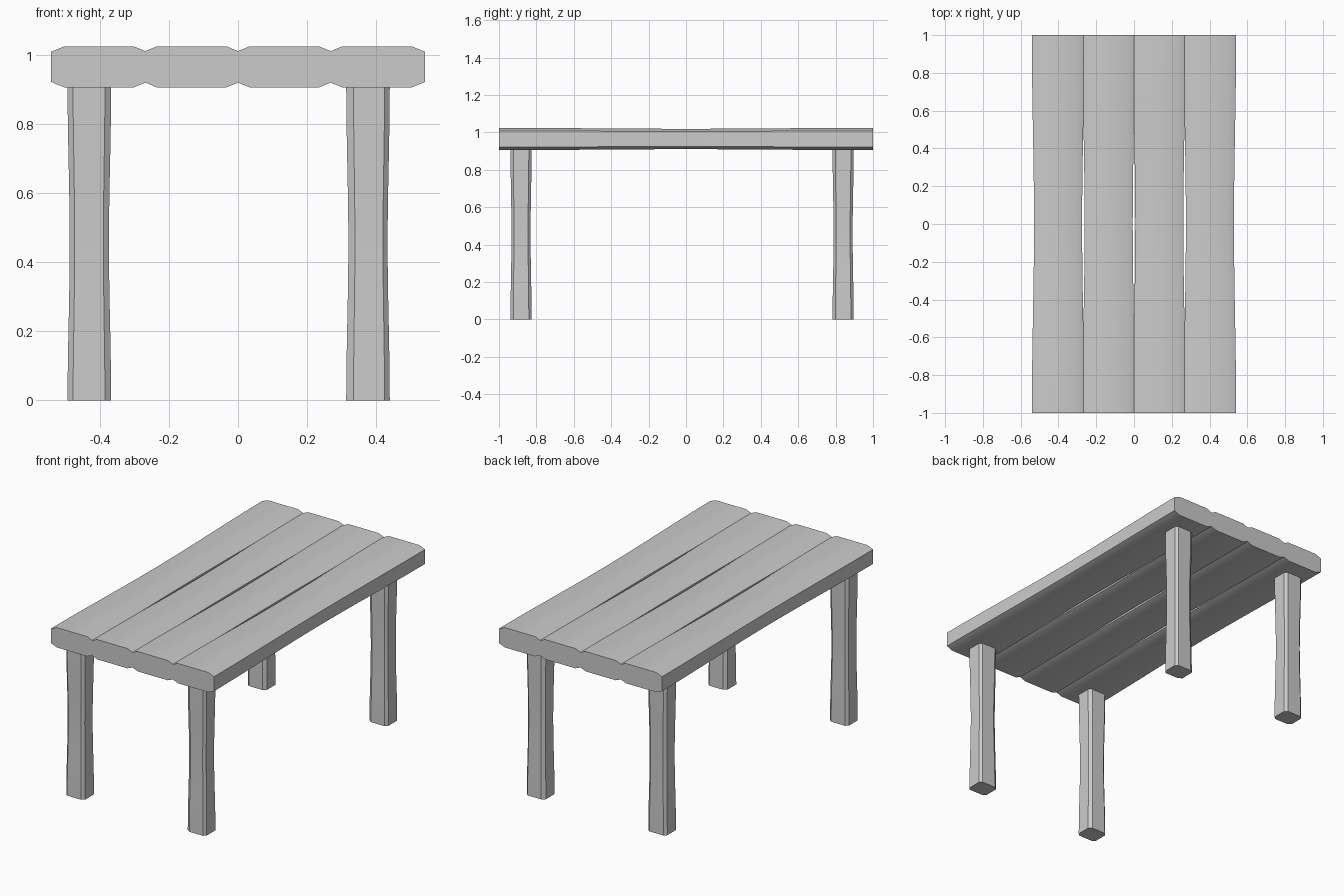
import bpy
import math
from mathutils import Matrix, Vector

if "Cube" in bpy.data.objects:
    bpy.data.objects.remove(bpy.data.objects["Cube"])

SEGMENTS = 10


def chamfered_beam(name, half_w, half_h, cuts_left, cuts_right, length, waist, matrix):
    """Eight-sided beam along local z, from 0 to length, slimmer in the middle."""
    (lx, ly), (rx, ry) = cuts_left, cuts_right
    w, h = half_w, half_h
    profile = [(w - rx, -h), (w, -h + ry), (w, h - ry), (w - rx, h),
               (-w + lx, h), (-w, h - ly), (-w, -h + ly), (-w + lx, -h)]
    n = len(profile)
    verts, faces = [], []
    for i in range(SEGMENTS + 1):
        t = i / SEGMENTS
        s = 1 - waist * (1 - math.cos(2 * math.pi * t)) / 2
        verts += [matrix @ Vector((x * s, y * s, t * length)) for x, y in profile]
    for i in range(SEGMENTS):
        for j in range(n):
            k = (j + 1) % n
            faces.append((i * n + j, i * n + k, (i + 1) * n + k, (i + 1) * n + j))
    faces.append(tuple(reversed(range(n))))
    faces.append(tuple(range(SEGMENTS * n, (SEGMENTS + 1) * n)))
    mesh = bpy.data.meshes.new(name)
    mesh.from_pydata(verts, [], faces)
    obj = bpy.data.objects.new(name, mesh)
    bpy.context.collection.objects.link(obj)
    bpy.ops.object.select_all(action='DESELECT')
    obj.select_set(True)
    bpy.context.view_layer.objects.active = obj
    bpy.ops.object.shade_smooth_by_angle(angle=math.radians(30))
    return obj


# Tabletop: four planks laid front to back, gaps opening at their waists
for i, x in enumerate((-0.402, -0.134, 0.134, 0.402)):
    m = Matrix.Translation((x, 1, 0.965)) @ Matrix.Rotation(math.radians(90), 4, 'X')
    chamfered_beam(f"tabletop_plank_{i + 1}", 0.139, 0.0595,
                   (0.039, 0.016), (0.039, 0.016), 2.0, 0.085, m)

# Legs: slightly uneven placement, as in a rough hand-made table
for side, x, left, right in (("left", -0.43, 0.016, 0.018), ("right", 0.376, 0.021, 0.015)):
    for end, y in (("front", -0.882), ("back", 0.84)):
        chamfered_beam(f"{end}_{side}_leg", 0.063, 0.0565,
                       (left, 0.015), (right, 0.015), 0.91, 0.1,
                       Matrix.Translation((x, y, 0)))
